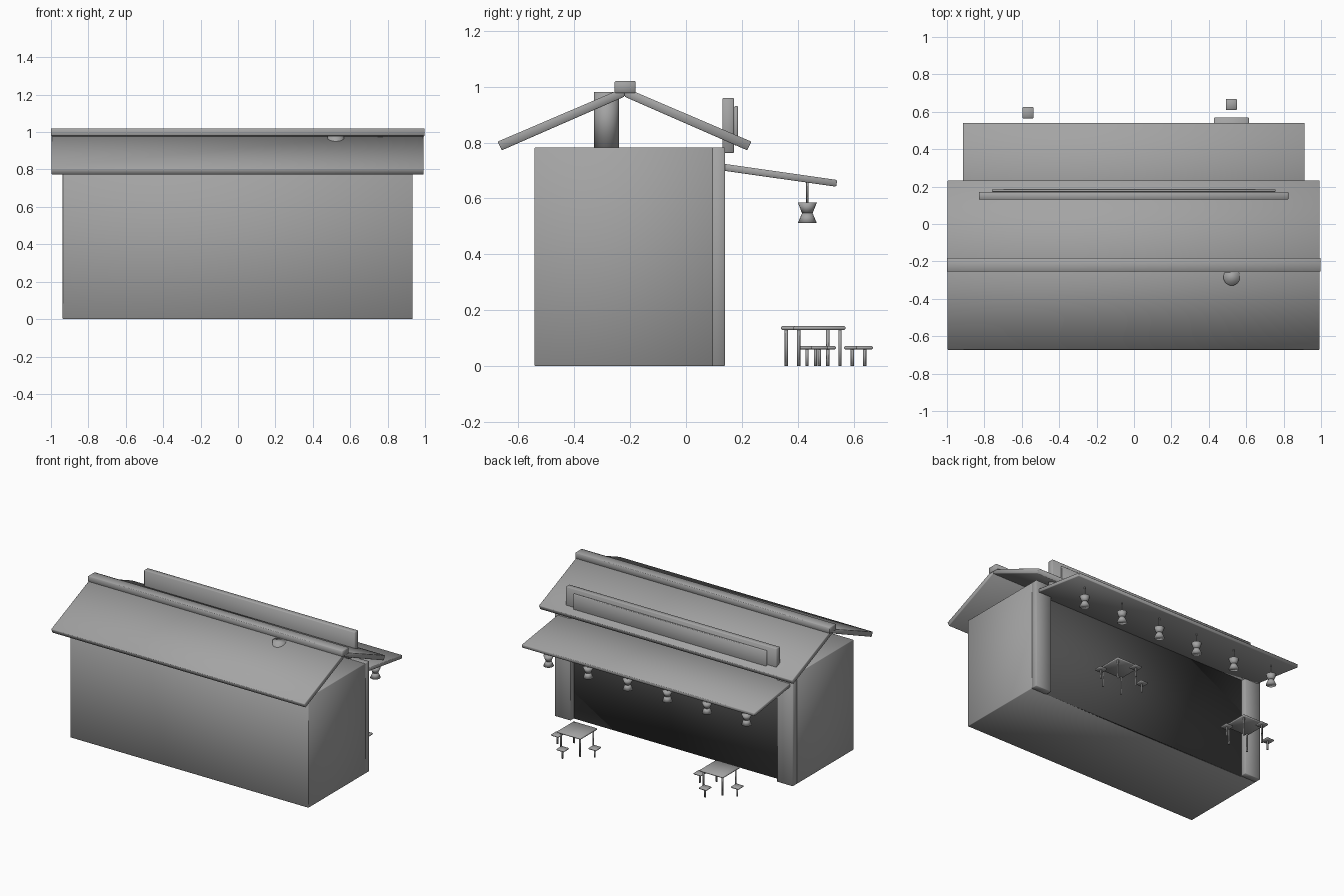
import bpy, bmesh, math

if "Cube" in bpy.data.objects:
    bpy.data.objects.remove(bpy.data.objects["Cube"])


def grey(name, v):
    m = bpy.data.materials.new(name)
    m.diffuse_color = (v, v, v, 1)
    m.use_nodes = True
    m.node_tree.nodes["Principled BSDF"].inputs["Base Color"].default_value = m.diffuse_color
    return m


BODY = grey("mid_grey", 0.37)
DARK = grey("dark_grey", 0.07)


def mesh_object(name, bm, bevel=0.0, mat=BODY):
    bmesh.ops.recalc_face_normals(bm, faces=bm.faces)
    me = bpy.data.meshes.new(name)
    bm.to_mesh(me)
    bm.free()
    me.materials.append(mat)
    me.shade_smooth()  # soft gradients across the small bevels
    ob = bpy.data.objects.new(name, me)
    bpy.context.collection.objects.link(ob)
    if bevel:
        m = ob.modifiers.new("bevel", 'BEVEL')
        m.width = bevel
        m.segments = 1
    return ob


def extrude_x(name, profile, x0, x1, bevel=0.003, mat=BODY):
    """Extrude a closed (y, z) profile along x."""
    bm = bmesh.new()
    face = bm.faces.new([bm.verts.new((x0, y, z)) for y, z in profile])
    new = bmesh.ops.extrude_face_region(bm, geom=[face])["geom"]
    verts = [v for v in new if isinstance(v, bmesh.types.BMVert)]
    bmesh.ops.translate(bm, verts=verts, vec=(x1 - x0, 0, 0))
    return mesh_object(name, bm, bevel, mat)


def box(name, x0, x1, y0, y1, z0, z1, bevel=0.003, mat=BODY):
    return extrude_x(name, [(y0, z0), (y1, z0), (y1, z1), (y0, z1)], x0, x1, bevel, mat)


def lathe(name, x, y, rings, sides=16):
    """Stack of (radius, z) rings around a vertical axis, capped."""
    bm = bmesh.new()
    loops = []
    for r, z in rings:
        loops.append([bm.verts.new((x + r * math.cos(2 * math.pi * i / sides),
                                    y + r * math.sin(2 * math.pi * i / sides), z))
                      for i in range(sides)])
    for a, b in zip(loops, loops[1:]):
        for i in range(sides):
            j = (i + 1) % sides
            bm.faces.new((a[i], a[j], b[j], b[i]))
    bm.faces.new(loops[0])
    bm.faces.new(loops[-1])
    return mesh_object(name, bm)


# Main walls with two corner posts framing a dark recessed shop side
box("walls", -0.937, 0.933, -0.542, 0.098, 0, 0.782)
box("shop_panel", -0.812, 0.808, 0.09, 0.10, 0.0, 0.782, 0, DARK)
box("corner_post_left", -0.937, -0.812, 0.09, 0.14, 0, 0.782)
box("corner_post_right", 0.808, 0.933, 0.09, 0.14, 0, 0.782)

# Pitched roof: two slabs meeting under a ridge beam
MID = -0.22
for name, s in (("roof_front", -1), ("roof_back", 1)):
    profile = [(0, 0.964), (0.439, 0.772), (0.454, 0.803), (0, 0.997)]
    extrude_x(name, [(MID + s * y, z) for y, z in profile], -0.997, 0.993)
box("ridge_beam", -1.0, 0.998, -0.255, -0.181, 0.977, 1.02)

# Chimney pipe
lathe("chimney", 0.523, -0.284, [(0.045, 0.78), (0.045, 0.98)], 24)

# Blank sign board with a raised panel
box("sign_board", -0.83, 0.825, 0.13, 0.172, 0.762, 0.96, 0.004)
box("sign_panel", -0.76, 0.757, 0.172, 0.186, 0.79, 0.93)

# Sloping awning
extrude_x("awning", [(0.10, 0.704), (0.537, 0.642), (0.541, 0.666), (0.10, 0.729)],
          -0.915, 0.912)

# Row of hanging hourglass lanterns, two cones meeting at the waist
for i in range(6):
    x, y = -0.78 + 0.311 * i, 0.434
    lathe("lantern_top", x, y, [(0.019, 0.547), (0.034, 0.585)], 16)
    lathe("lantern_base", x, y, [(0.034, 0.512), (0.019, 0.547)], 16)
    lathe("lantern_cord", x, y, [(0.004, 0.585), (0.004, 0.665)], 8)

# Two tables, each with three single-leg stools
for cx, cy in ((-0.567, 0.433), (0.521, 0.477)):
    box("table_top", cx - 0.093, cx + 0.093, cy - 0.093, cy + 0.093, 0.129, 0.143, 0.004)
    for sx in (-1, 1):
        for sy in (-1, 1):
            lathe("table_leg", cx + sx * 0.075, cy + sy * 0.074,
                  [(0.006, 0), (0.006, 0.132)], 8)
    for dx, dy in ((0, 0.162), (0.155, 0.0), (-0.16, 0.03)):
        x, y = cx + dx, cy + dy
        box("stool_seat", x - 0.03, x + 0.03, y - 0.03, y + 0.03, 0.06, 0.072, 0.004)
        lathe("stool_leg", x, y, [(0.006, 0), (0.006, 0.064)], 8)
